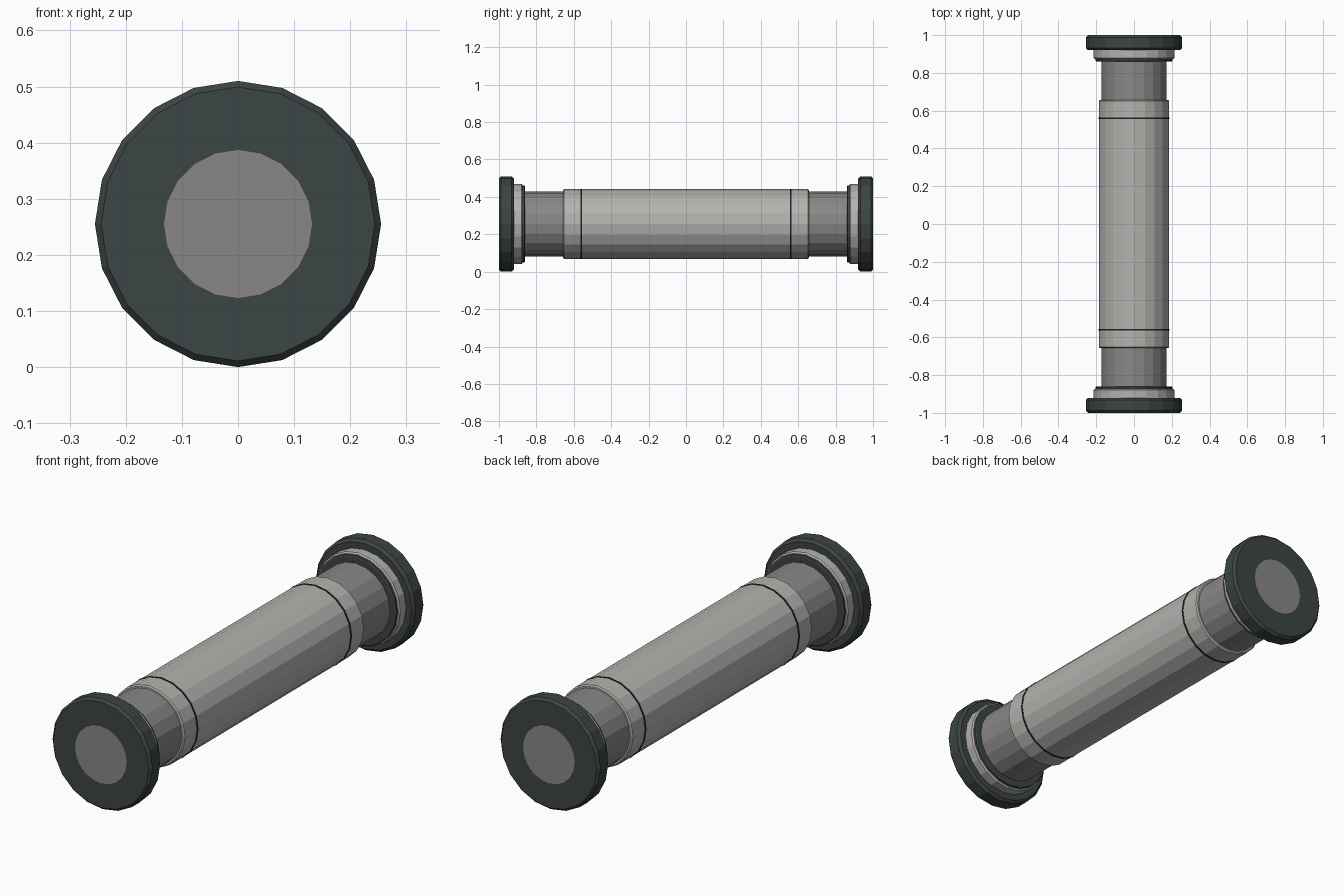
import bpy, bmesh, math

if "Cube" in bpy.data.objects:
    bpy.data.objects.remove(bpy.data.objects["Cube"])

SIDES = 20
CENTRE_Z = 0.255


def material(name, colour):
    m = bpy.data.materials.new(name)
    m.diffuse_color = (*colour, 1)
    m.use_nodes = True
    m.node_tree.nodes["Principled BSDF"].inputs["Base Color"].default_value = m.diffuse_color
    return m


light = material("light grey metal", (0.46, 0.45, 0.43))
mid = material("mid grey metal", (0.25, 0.245, 0.235))
dark = material("dark slate", (0.046, 0.058, 0.058))
black = material("black line", (0.012, 0.015, 0.015))


def lathe(name, profile, mats, rule=None):
    """Spin (y, radius) points round the long axis and cap both ends."""
    bm = bmesh.new()
    rings = []
    for y, r in profile:
        ring = []
        for i in range(SIDES):
            a = 2 * math.pi * i / SIDES
            ring.append(bm.verts.new((r * math.sin(a), y, CENTRE_Z + r * math.cos(a))))
        rings.append(ring)
    for a, b in zip(rings, rings[1:]):
        for i in range(SIDES):
            j = (i + 1) % SIDES
            bm.faces.new((a[i], a[j], b[j], b[i]))
    bm.faces.new(rings[0])
    bm.faces.new(rings[-1])
    bmesh.ops.recalc_face_normals(bm, faces=bm.faces)
    if rule:
        for f in bm.faces:
            f.material_index = rule(f)
    me = bpy.data.meshes.new(name)
    bm.to_mesh(me)
    bm.free()
    for m in mats:
        me.materials.append(m)
    ob = bpy.data.objects.new(name, me)
    bpy.context.collection.objects.link(ob)
    return ob


# Sleeve and the thinner core tube inside it
lathe("main_sleeve", [(-0.657, 0.180), (-0.652, 0.186), (0.652, 0.186), (0.657, 0.180)], [light])
lathe("core_tube", [(-0.93, 0.173), (0.93, 0.173)], [mid])

for s, side in ((-1, "front"), (1, "back")):
    def part(name, points, mats, rule=None):
        lathe(f"{side}_{name}", [(s * y, r) for y, r in points], mats, rule)

    # Seam line round the sleeve
    part("seam_line", [(0.556, 0.188), (0.564, 0.188)], [black])
    # Thin dark washer, then the light collar against the end cap
    part("washer", [(0.861, 0.200), (0.864, 0.205), (0.885, 0.205)], [dark])
    part("collar", [(0.873, 0.208), (0.879, 0.214), (0.925, 0.214)], [light])
    # End cap with chamfered rims; its flush centre disc is grey
    part("end_cap",
         [(0.92, 0.243), (0.932, 0.255), (0.988, 0.255), (1.0, 0.244), (1.0, 0.132)],
         [dark, mid],
         lambda f: int(len(f.verts) == SIDES and abs(f.calc_center_median().y) > 0.99))
